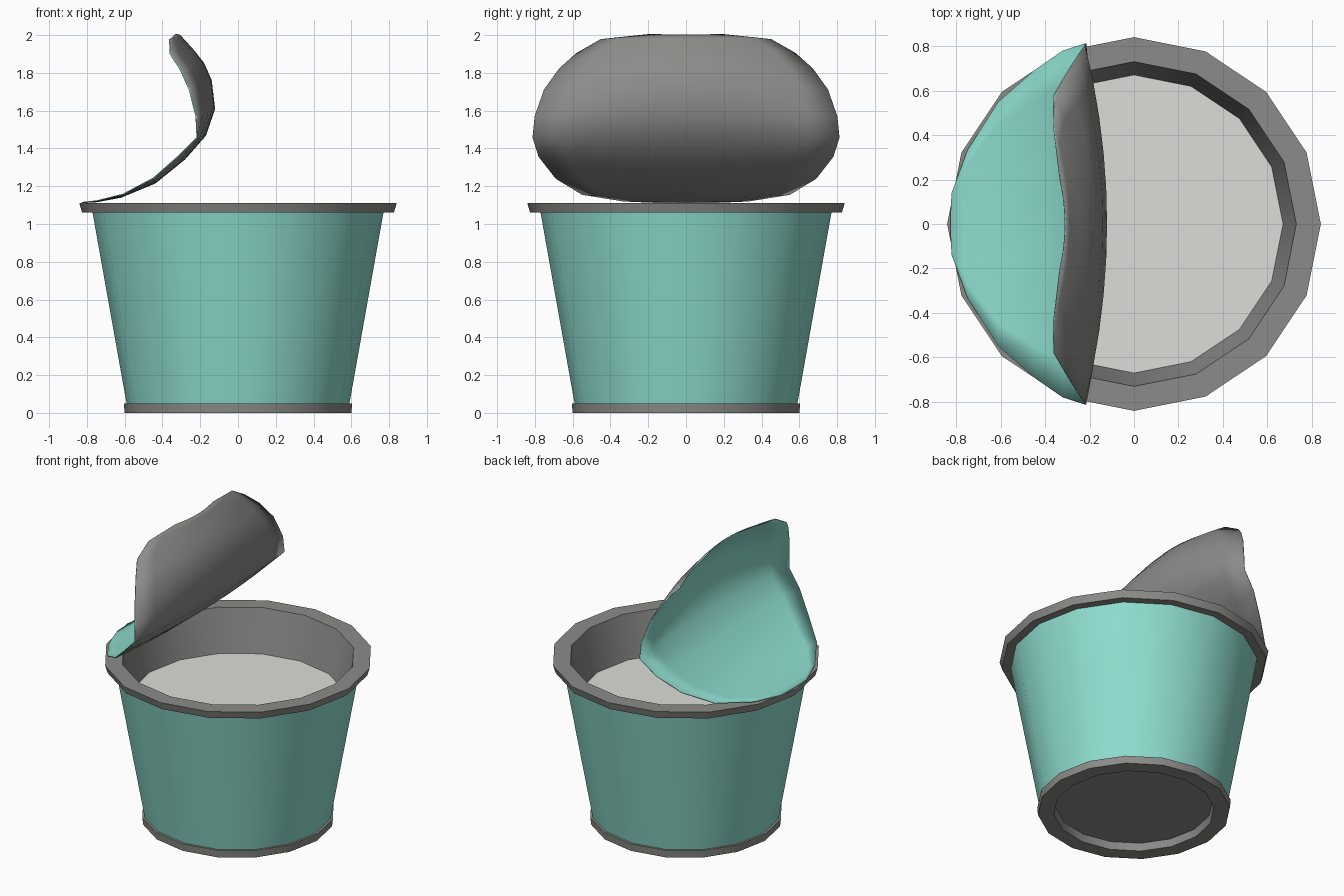
import bpy, bmesh
from math import cos, sin, pi, radians

if "Cube" in bpy.data.objects:
    bpy.data.objects.remove(bpy.data.objects["Cube"])

SIDES = 16


def material(name, rgb):
    m = bpy.data.materials.new(name)
    m.diffuse_color = (*rgb, 1)
    m.use_nodes = True
    m.node_tree.nodes["Principled BSDF"].inputs["Base Color"].default_value = m.diffuse_color
    return m


TEAL = material("teal", (0.27, 0.72, 0.62))
GREY = material("grey", (0.26, 0.26, 0.25))
CREAM = material("pale_filling", (0.72, 0.72, 0.68))


def finish(name, bm, mats, angle):
    mesh = bpy.data.meshes.new(name)
    bm.to_mesh(mesh)
    bm.free()
    obj = bpy.data.objects.new(name, mesh)
    bpy.context.collection.objects.link(obj)
    for m in mats:
        mesh.materials.append(m)
    bpy.ops.object.select_all(action='DESELECT')
    obj.select_set(True)
    bpy.context.view_layer.objects.active = obj
    bpy.ops.object.shade_smooth_by_angle(angle=radians(angle))
    return obj


def lathe(name, profile, mat):
    """Spin an (r, z) profile around z; upward profiles face outward."""
    bm = bmesh.new()
    rings = [[bm.verts.new((r * cos(2 * pi * k / SIDES), r * sin(2 * pi * k / SIDES), z))
              for k in range(SIDES)] for r, z in profile]
    for a, b in zip(rings, rings[1:]):
        for k in range(SIDES):
            n = (k + 1) % SIDES
            bm.faces.new((a[k], a[n], b[n], b[k]))
    bmesh.ops.remove_doubles(bm, verts=bm.verts, dist=1e-5)
    return finish(name, bm, [mat], 30)


# Tub: tapered wall, rim with inner wall, foot ring with recessed floor, filling
lathe("cup_wall", [(0.59, 0.05), (0.77, 1.06)], TEAL)
lathe("rim", [(0.77, 1.06), (0.825, 1.06), (0.84, 1.11), (0.73, 1.11), (0.67, 0.82)], GREY)
lathe("foot", [(0, 0.05), (0.49, 0.05), (0.50, 0), (0.60, 0), (0.605, 0.05), (0.59, 0.05)], GREY)
lathe("filling", [(0.67, 0.82), (0, 0.82)], CREAM)

# Peeled lid, row by row: centre x, centre z, edge x, edge z, half width
rows = [
    (-0.825, 1.117, -0.82, 1.117, 0.14),
    (-0.75, 1.121, -0.75, 1.125, 0.33),
    (-0.62, 1.145, -0.61, 1.16, 0.55),
    (-0.44, 1.22, -0.45, 1.245, 0.69),
    (-0.285, 1.345, -0.32, 1.36, 0.78),
    (-0.175, 1.47, -0.22, 1.46, 0.812),
    (-0.127, 1.61, -0.225, 1.57, 0.80),
    (-0.145, 1.76, -0.26, 1.71, 0.75),
    (-0.185, 1.85, -0.31, 1.82, 0.67),
    (-0.24, 1.92, -0.362, 1.90, 0.58),
    (-0.295, 1.98, -0.365, 1.975, 0.45),
    (-0.312, 2.0, -0.335, 2.0, 0.20),
]
STEPS = 10
bm = bmesh.new()
grid = []
for xc, zc, xe, ze, w in rows:
    vs = [2 * j / STEPS - 1 for j in range(STEPS + 1)]
    grid.append([bm.verts.new((xc + (xe - xc) * v * v, w * v, zc + (ze - zc) * v * v))
                 for v in vs])
for a, b in zip(grid, grid[1:]):
    for j in range(STEPS):
        bm.faces.new((a[j], b[j], b[j + 1], a[j + 1]))
lid = finish("peeled_lid", bm, [TEAL, GREY], 60)
thick = lid.modifiers.new("foil_thickness", 'SOLIDIFY')
thick.thickness = 0.006
thick.offset = -1
thick.material_offset = 1
